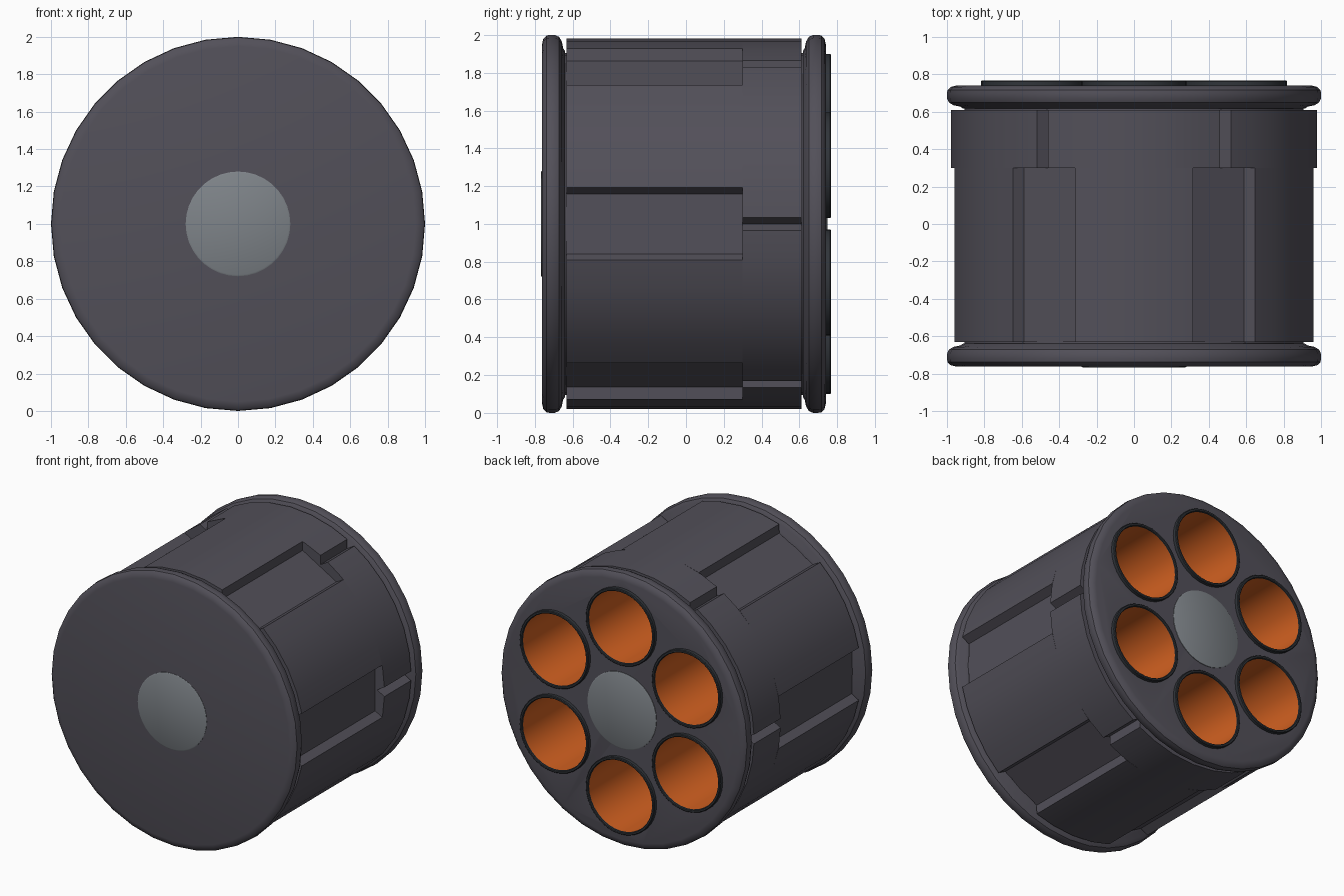
import bpy, bmesh
from math import sin, cos, pi, radians, hypot

if "Cube" in bpy.data.objects:
    bpy.data.objects.remove(bpy.data.objects["Cube"])

CZ = 1.0  # height of the drum axis, which runs along y


def material(name, rgb):
    m = bpy.data.materials.new(name)
    m.diffuse_color = (*rgb, 1)
    m.use_nodes = True
    m.node_tree.nodes["Principled BSDF"].inputs["Base Color"].default_value = m.diffuse_color
    return m


DARK = material("dark_metal", (0.085, 0.08, 0.1))
STEEL = material("steel", (0.21, 0.23, 0.25))
RIM = material("rim_metal", (0.03, 0.035, 0.042))
ORANGE = material("orange", (0.65, 0.12, 0.015))


def finish(name, bm, mat, recalc=True):
    bmesh.ops.remove_doubles(bm, verts=bm.verts, dist=1e-5)
    if recalc:
        bmesh.ops.recalc_face_normals(bm, faces=bm.faces)
    me = bpy.data.meshes.new(name)
    bm.to_mesh(me)
    bm.free()
    ob = bpy.data.objects.new(name, me)
    bpy.context.collection.objects.link(ob)
    me.materials.append(mat)
    return ob


def smooth(ob, angle=35):
    bpy.ops.object.select_all(action='DESELECT')
    ob.select_set(True)
    bpy.context.view_layer.objects.active = ob
    bpy.ops.object.shade_smooth_by_angle(angle=radians(angle))


def bridge(bm, a, b):
    n = len(a)
    for i in range(n):
        bm.faces.new((a[i], a[(i + 1) % n], b[(i + 1) % n], b[i]))


def lathe(bm, profile, cx=0, cz=CZ, sides=36):
    """Revolve (radius, y) points around y; radius 0 at an end gives a flat cap."""
    rings = []
    for r, y in profile:
        if r > 0:
            rings.append([bm.verts.new((cx + r * cos(2 * pi * i / sides), y,
                                        cz + r * sin(2 * pi * i / sides))) for i in range(sides)])
    for a, b in zip(rings, rings[1:]):
        bridge(bm, a, b)
    if profile[0][0] == 0:
        bm.faces.new(rings[0])
    if profile[-1][0] == 0:
        bm.faces.new(rings[-1][::-1])


def lathed(name, profile, mat):
    bm = bmesh.new()
    lathe(bm, profile)
    ob = finish(name, bm, mat)
    smooth(ob)
    return ob


CHAMBERS = [(0.62 * cos(radians(30 + 60 * k)), CZ + 0.62 * sin(radians(30 + 60 * k)))
            for k in range(6)]

# Rounded end flanges
front = [(0, -.762), (.95, -.762), (.98, -.755), (.997, -.738), (1, -.72), (1, -.695),
         (.99, -.672), (.965, -.657), (.93, -.65), (.915, -.64), (0, -.64)]
lathed("front_flange", front, DARK)
rear = [(r, -y - 0.022) for r, y in front]
rear_flange = lathed("rear_flange", rear, DARK)

# Chamber holes through the rear flange
bm = bmesh.new()
for cx, cz in CHAMBERS:
    lathe(bm, [(0, .5), (.272, .5), (.272, .9), (0, .9)], cx, cz, 32)
cutter = finish("chamber_cutter", bm, DARK)
cutter.hide_render = True
mod = rear_flange.modifiers.new("holes", 'BOOLEAN')
mod.object = cutter
mod.operation = 'DIFFERENCE'
mod.solver = 'EXACT'
bpy.context.view_layer.objects.active = rear_flange
bpy.ops.object.modifier_apply(modifier=mod.name)
bpy.data.objects.remove(cutter)
smooth(rear_flange)

# Inner core, seen as the necks beside the flanges
lathed("core", [(.905, -.65), (.905, .63)], DARK)


# Fluted body: wide flutes ahead, narrow V grooves behind
def body_section(name, groove, arc_angles, y0, y1):
    outline = []
    for k in range(6):
        a = radians(60 * k)
        pts = groove + [(.98 * cos(radians(d)), .98 * sin(radians(d))) for d in arc_angles]
        outline += [(u * cos(a) - v * sin(a), u * sin(a) + v * cos(a)) for u, v in pts]
    bm = bmesh.new()

    def ring(y, inner):
        out = []
        for x, z in outline:
            r = hypot(x, z)
            s = min(r - .006, .902) / r if inner else 1
            out.append(bm.verts.new((x * s, y, CZ + z * s)))
        return out
    loops = [ring(y0, True), ring(y0, False), ring(y1, False), ring(y1, True)]
    for i in range(4):
        bridge(bm, loops[i], loops[(i + 1) % 4])
    smooth(finish(name, bm, DARK), 25)


flute = [(.961, -.192), (.905, -.158), (.905, 0), (.905, .158), (.961, .192)]
notch = [(.979, -.034), (.92, 0), (.979, .034)]
body_section("fluted_body", flute, (20, 30, 40), -.632, .30)
body_section("notched_body", notch, (10, 20, 30, 40, 50), .30, .61)

# Centre pin ends
lathed("front_pin", [(0, -.768), (.272, -.768), (.28, -.764), (.28, -.70), (0, -.70)], STEEL)
lathed("rear_pin", [(0, .748), (.272, .748), (.28, .744), (.28, .68), (0, .68)], STEEL)

# Chamber rims and orange chamber linings
rims, linings = bmesh.new(), bmesh.new()
for cx, cz in CHAMBERS:
    lathe(rims, [(.268, .62), (.268, .735), (.28, .735), (.28, .763), (.275, .768),
                 (.264, .768), (.259, .763), (.259, .62)], cx, cz, 32)
    lathe(linings, [(.2585, .755), (.2585, -.60), (0, -.60)], cx, cz, 32)
smooth(finish("chamber_rims", rims, RIM))
ob = finish("chamber_linings", linings, ORANGE)
ob.data.flip_normals()  # linings are seen from inside
smooth(ob)
